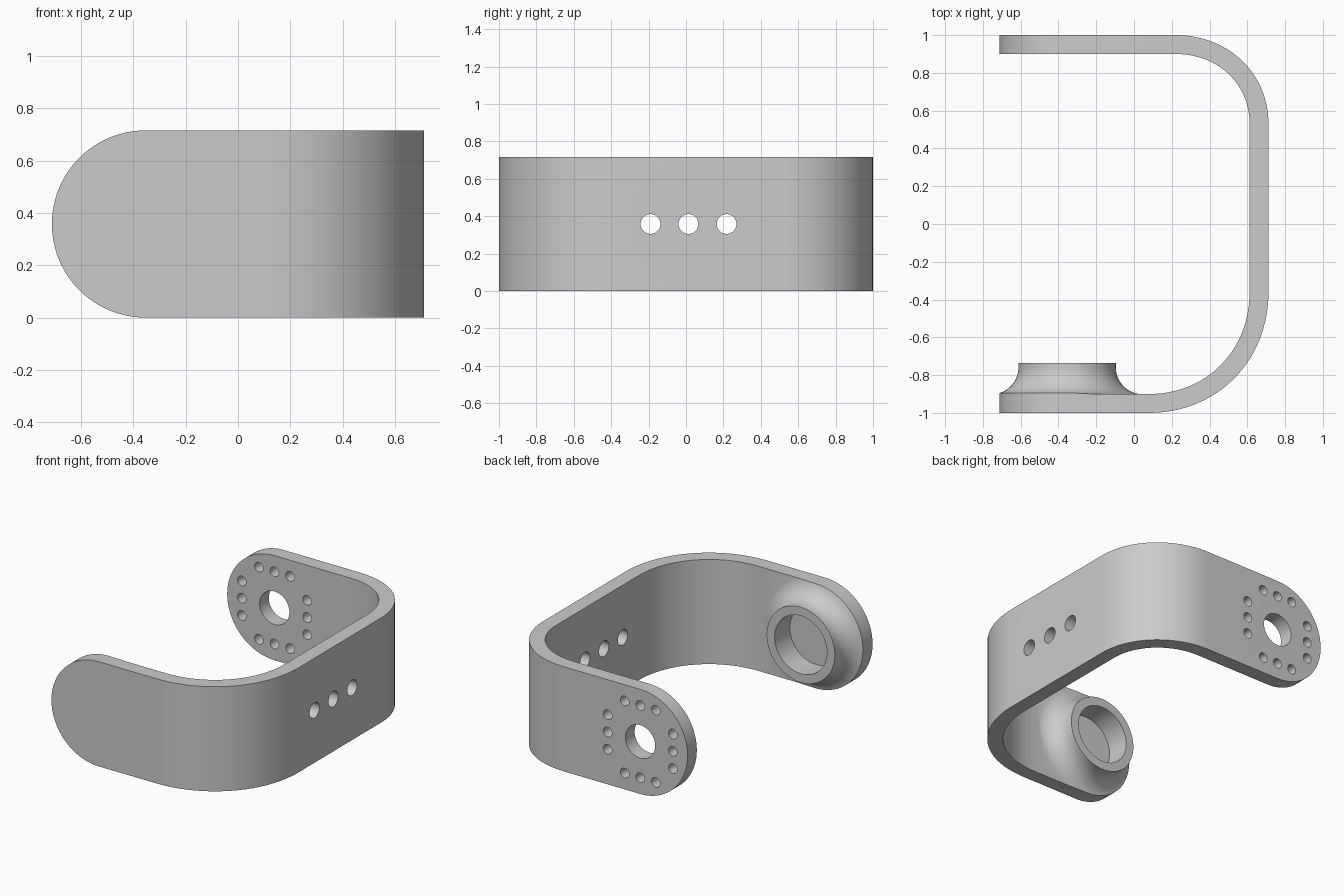
import bpy, bmesh, math
from mathutils import Vector
from mathutils.geometry import interpolate_bezier

cube = bpy.data.objects.get("Cube")
if cube:
    bpy.data.objects.remove(cube, do_unlink=True)

HEIGHT, HALF_X, WALL = 0.716, 0.712, 0.1
R_END = HEIGHT / 2
CX, CZ = -HALF_X + R_END, R_END      # pivot axis shared by both arms


def finish(bm, name):
    bmesh.ops.remove_doubles(bm, verts=bm.verts, dist=1e-5)
    bmesh.ops.recalc_face_normals(bm, faces=bm.faces)
    mesh = bpy.data.meshes.new(name)
    bm.to_mesh(mesh)
    bm.free()
    obj = bpy.data.objects.new(name, mesh)
    bpy.context.collection.objects.link(obj)
    return obj


def add_prism(bm, points, direction):
    face = bm.faces.new([bm.verts.new(p) for p in points])
    ext = bmesh.ops.extrude_face_region(bm, geom=[face], use_keep_orig=True)
    moved = [v for v in ext["geom"] if isinstance(v, bmesh.types.BMVert)]
    bmesh.ops.translate(bm, verts=moved, vec=direction)


def add_hole(bm, start, direction, radius, sides):
    start, direction = Vector(start), Vector(direction)
    u = direction.cross(Vector((0, 0, 1))).normalized()
    w = direction.cross(u).normalized()
    angles = [math.tau * i / sides for i in range(sides)]
    add_prism(bm, [start + radius * (u * math.cos(a) + w * math.sin(a)) for a in angles], direction)


def boolean(target, tool, operation):
    mod = target.modifiers.new(operation, "BOOLEAN")
    mod.operation, mod.solver, mod.object = operation, "EXACT", tool
    bpy.context.view_layer.objects.active = target
    bpy.ops.object.modifier_apply(modifier=mod.name)
    bpy.data.objects.remove(tool, do_unlink=True)


def corner(start, end, k=0.57):
    # Rounded bend that leaves along x and arrives along y
    tip = Vector((end.x, start.y))
    return interpolate_bezier(start, start.lerp(tip, k), end.lerp(tip, k), end, 28)


# Bent strip: outer outline, then its inward offset
outer = [Vector((-0.9, -1))]
outer += corner(Vector((0.08, -1)), Vector((HALF_X, -0.36)))
outer += reversed(corner(Vector((0.22, 1)), Vector((HALF_X, 0.53))))
outer += [Vector((-0.9, 1))]
outer = [p.to_2d() for p in outer]
inner = []
for i, p in enumerate(outer):
    t = (outer[min(i + 1, len(outer) - 1)] - outer[max(i - 1, 0)]).normalized()
    inner.append(p + WALL * Vector((-t.y, t.x)))
bm = bmesh.new()
add_prism(bm, [(p.x, p.y, -0.1) for p in outer + inner[::-1]], (0, 0, HEIGHT + 0.2))
bracket = finish(bm, "u_bracket")

# Flared boss on the inside of the front arm
bm = bmesh.new()
FLARE, NECK = 0.141, 0.258
profile = [(0, -0.95), (NECK + FLARE, -0.95)]
for i in range(17):
    a = math.pi / 2 * i / 16
    profile.append((NECK + FLARE * (1 - math.sin(a)), -0.76 - FLARE * math.cos(a)))
profile += [(NECK, -0.735), (0, -0.735)]
verts = [bm.verts.new((CX + r, y, CZ)) for r, y in profile]
edges = [bm.edges.new(pair) for pair in zip(verts, verts[1:])]
bmesh.ops.spin(bm, geom=verts + edges, cent=(CX, 0, CZ), axis=(0, 1, 0),
               angle=math.tau, steps=64, use_merge=True)
boolean(bracket, finish(bm, "boss"), "UNION")

# Rounded arm ends and overall height
bm = bmesh.new()
arc = [math.pi / 2 + math.pi * i / 48 for i in range(49)]
outline = [(CX + R_END * math.cos(a), -2, CZ + R_END * math.sin(a)) for a in arc]
add_prism(bm, outline + [(2, -2, 0), (2, -2, HEIGHT)], (0, 4, 0))
boolean(bracket, finish(bm, "end_trim"), "INTERSECT")

# Bore, pivot hole, mounting hole pattern and side holes
bm = bmesh.new()
add_hole(bm, (CX, -0.9, CZ), (0, 0.4, 0), 0.198, 48)
add_hole(bm, (CX, 0.8, CZ), (0, 0.4, 0), 0.113, 40)
for side in (-1, 1):
    for step in (-1, 0, 1):
        far, near = side * 0.247, step * 0.118
        for dx, dz in ((far, near), (near, far)):
            add_hole(bm, (CX + dx, 0.8, CZ + dz), (0, 0.4, 0), 0.033, 20)
for y in (-0.19, 0.013, 0.217):
    add_hole(bm, (0.5, y, CZ), (0.4, 0, 0), 0.053, 28)
boolean(bracket, finish(bm, "holes"), "DIFFERENCE")

# Plain grey finish
grey = bpy.data.materials.new("plain_grey")
grey.use_nodes = True
colour = (0.6, 0.6, 0.6, 1)
grey.diffuse_color = colour
grey.node_tree.nodes["Principled BSDF"].inputs["Base Color"].default_value = colour
bracket.data.materials.clear()
bracket.data.materials.append(grey)

bpy.ops.object.select_all(action="DESELECT")
bracket.select_set(True)
bpy.context.view_layer.objects.active = bracket
bpy.ops.object.shade_smooth_by_angle(angle=math.radians(30))
